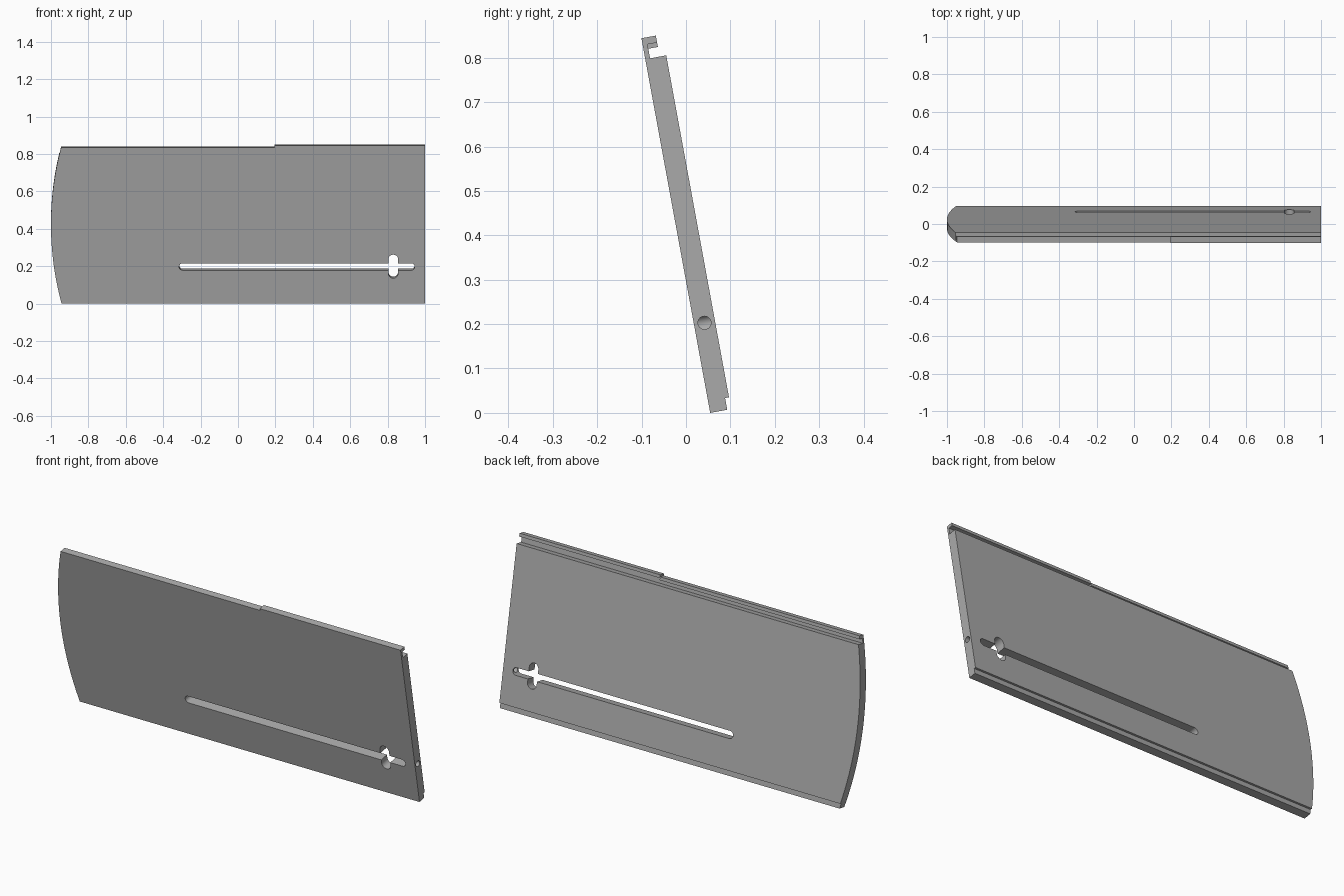
import bpy, bmesh
from math import sin, cos, pi, radians, sqrt
from mathutils import Matrix

cube = bpy.data.objects.get("Cube")
if cube:
    bpy.data.objects.remove(cube, do_unlink=True)

grey = bpy.data.materials.new("plain grey")
grey.use_nodes = True
colour = (0.4, 0.4, 0.4, 1)
grey.diffuse_color = colour
grey.node_tree.nodes["Principled BSDF"].inputs["Base Color"].default_value = colour

THICK, LENGTH, STEP_X = 0.048, 0.858, 0.195


def prism(name, outline, offset, helper=True):
    """Closed solid from an outline of 3D points pushed along offset."""
    bm = bmesh.new()
    base = bm.faces.new([bm.verts.new(p) for p in outline])
    ext = bmesh.ops.extrude_face_region(bm, geom=[base], use_keep_orig=True)
    moved = [v for v in ext["geom"] if isinstance(v, bmesh.types.BMVert)]
    bmesh.ops.translate(bm, verts=moved, vec=offset)
    bmesh.ops.recalc_face_normals(bm, faces=bm.faces)
    mesh = bpy.data.meshes.new(name)
    bm.to_mesh(mesh)
    bm.free()
    mesh.materials.append(grey)
    obj = bpy.data.objects.new(name, mesh)
    bpy.context.collection.objects.link(obj)
    obj.hide_render = helper
    return obj


def boolean(target, tool, operation):
    """Apply a boolean and discard the tool."""
    mod = target.modifiers.new("cut", "BOOLEAN")
    mod.object, mod.operation, mod.solver = tool, operation, "EXACT"
    bpy.context.view_layer.objects.active = target
    bpy.ops.object.modifier_apply(modifier=mod.name)
    bpy.data.objects.remove(tool, do_unlink=True)


def section(name, x0, x1, drop, helper=True):
    """Plate length with a bottom rebate and a hooked top edge."""
    hook, top = 0.842 - drop, LENGTH - drop
    profile = [(0, 0), (0.039, 0), (0.039, 0.027), (THICK, 0.027),
               (THICK, 0.81), (0.011, 0.81), (0.011, hook),
               (0.033, hook), (0.033, top), (0, top)]
    return prism(name, [(x0, v, u) for v, u in profile], (x1 - x0, 0, 0), helper)


def capsule(name, cx, cu, half_x, half_u):
    """Round-ended slot cutter through the plate."""
    r = min(half_x, half_u)
    pts = []
    for quarter, (sx, su) in enumerate([(1, 1), (-1, 1), (-1, -1), (1, -1)]):
        for i in range(9):
            a = (quarter + i / 8) * pi / 2
            p = (round(cx + sx * (half_x - r) + r * cos(a), 5), -0.1,
                 round(cu + su * (half_u - r) + r * sin(a), 5))
            if p not in pts:
                pts.append(p)
    return prism(name, pts, (0, 0.3, 0))


# Plate: lowered hook on one side, full hook on the other
plate = section("sliding_panel", -1.1, STEP_X, 0.01, False)
boolean(plate, section("raised_hook_section", STEP_X, 1, 0), "UNION")

# Curved end
mid, radius = LENGTH / 2, 1.65
heights = [-0.02 + (LENGTH + 0.04) * i / 32 for i in range(33)]
arc = [(radius - 1 - sqrt(radius ** 2 - (u - mid) ** 2), -0.1, u) for u in heights]
edge = prism("curved_end_cutter",
             arc + [(-1.3, -0.1, heights[-1]), (-1.3, -0.1, heights[0])], (0, 0.3, 0))
boolean(plate, edge, "DIFFERENCE")

# Long slot, its cross opening and the pin hole in the straight end
boolean(plate, capsule("long_slot", 0.315, 0.2, 0.63, 0.019), "DIFFERENCE")
boolean(plate, capsule("cross_slot", 0.83, 0.202, 0.026, 0.064), "DIFFERENCE")
ring = [(0.9, 0.024 + 0.0148 * cos(k * pi / 12), 0.202 + 0.0148 * sin(k * pi / 12))
        for k in range(24)]
boolean(plate, prism("pin_hole", ring, (0.2, 0, 0)), "DIFFERENCE")

# Lean the panel back to its resting angle
plate.data.transform(Matrix.Translation((0, 0.0545, 0)) @ Matrix.Rotation(radians(10.4), 4, "X"))
bpy.ops.object.select_all(action="DESELECT")
plate.select_set(True)
bpy.context.view_layer.objects.active = plate
bpy.ops.object.shade_smooth_by_angle(angle=radians(30))
